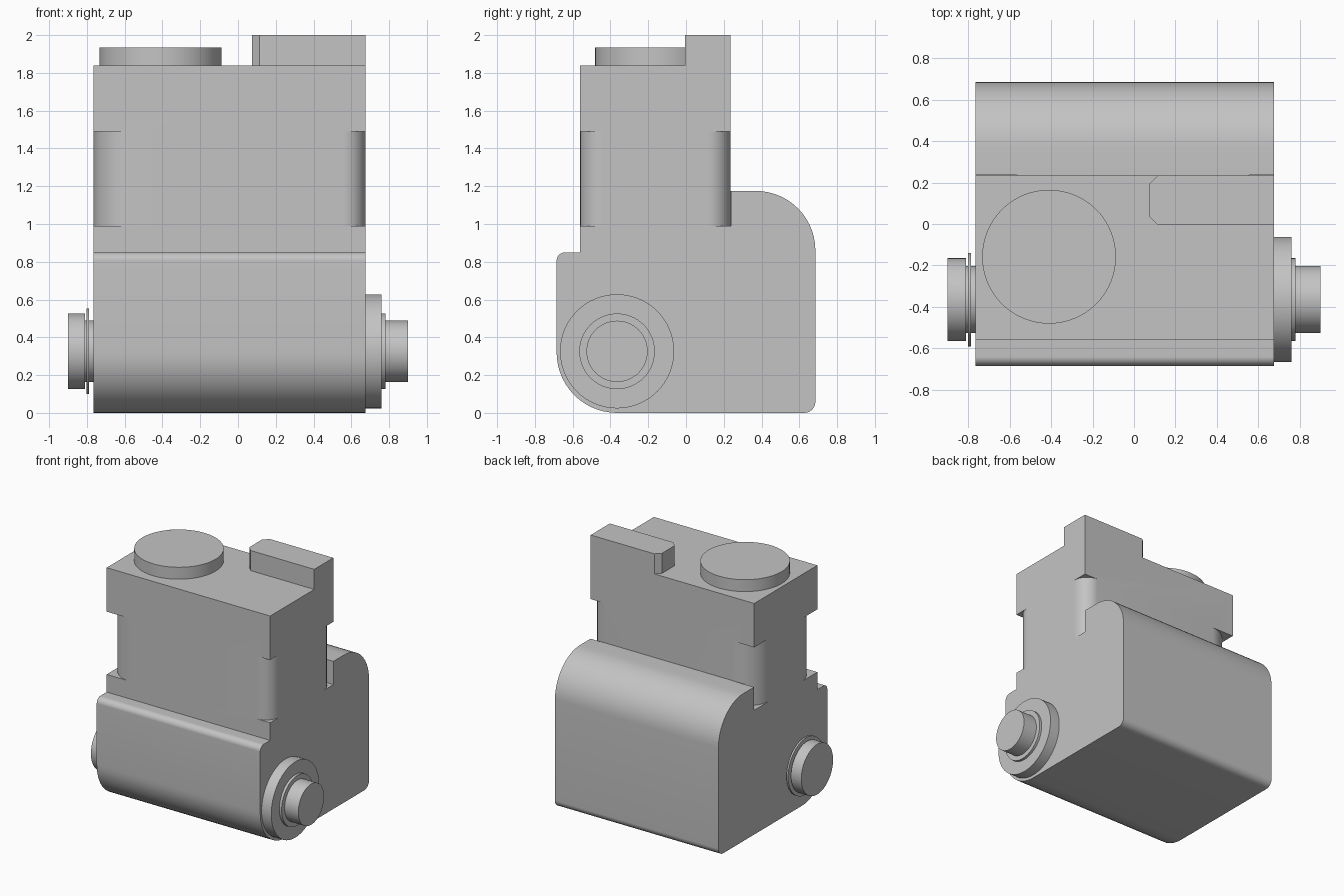
import bpy, bmesh, math
from mathutils import Vector, Matrix

cube = bpy.data.objects.get("Cube")
if cube:
    bpy.data.objects.remove(cube, do_unlink=True)

GREY = (0.55, 0.55, 0.55, 1)
mat = bpy.data.materials.new("plain grey")
mat.use_nodes = True
mat.diffuse_color = GREY
mat.node_tree.nodes["Principled BSDF"].inputs["Base Color"].default_value = GREY

LEFT, RIGHT = -0.765, 0.675      # body ends along x
FRONT, BACK = -0.56, 0.235       # upper block along y
TOP = 1.84


def finish(name, bm):
    bmesh.ops.recalc_face_normals(bm, faces=bm.faces)
    mesh = bpy.data.meshes.new(name)
    bm.to_mesh(mesh)
    bm.free()
    mesh.materials.append(mat)
    ob = bpy.data.objects.new(name, mesh)
    bpy.context.collection.objects.link(ob)
    return ob


def smooth(ob):
    bpy.ops.object.select_all(action='DESELECT')
    ob.select_set(True)
    bpy.context.view_layer.objects.active = ob
    bpy.ops.object.shade_smooth_by_angle(angle=math.radians(30))


def rounded(corners, steps=14):
    """Outline from (a, b, radius) corners, each corner filleted."""
    pts = []
    for i, (a, b, r) in enumerate(corners):
        p = Vector((a, b))
        if not r:
            pts.append(p)
            continue
        u = (Vector(corners[i - 1][:2]) - p).normalized() * r
        v = (Vector(corners[(i + 1) % len(corners)][:2]) - p).normalized() * r
        for k in range(steps + 1):
            t = k / steps * math.pi / 2
            pts.append(p + u * (1 - math.sin(t)) + v * (1 - math.cos(t)))
    return pts


def prism(name, pts, lo, hi, along_x=False):
    """Extrude an outline along z, or a (y, z) outline along x."""
    bm = bmesh.new()
    place = (lambda p: (lo, p[0], p[1])) if along_x else (lambda p: (p[0], p[1], lo))
    face = bm.faces.new([bm.verts.new(place(p)) for p in pts])
    ext = bmesh.ops.extrude_face_region(bm, geom=[face])
    move = Vector((hi - lo, 0, 0)) if along_x else Vector((0, 0, hi - lo))
    bmesh.ops.translate(bm, vec=move,
                        verts=[g for g in ext["geom"] if isinstance(g, bmesh.types.BMVert)])
    return finish(name, bm)


def lathe(name, profile, y, z, sides=64):
    """Solid of revolution about x from (x, radius) pairs."""
    bm = bmesh.new()
    rings = []
    for x, r in profile:
        rings.append([bm.verts.new((x, y + r * math.cos(2 * math.pi * k / sides),
                                    z + r * math.sin(2 * math.pi * k / sides)))
                      for k in range(sides)])
    for a, b in zip(rings, rings[1:]):
        for k in range(sides):
            n = (k + 1) % sides
            bm.faces.new((a[k], a[n], b[n], b[k]))
    bm.faces.new(rings[0])
    bm.faces.new(rings[-1])
    ob = finish(name, bm)
    smooth(ob)


# Body: one side outline run across the width
outline = [(-0.685, 0, 0.32), (0.685, 0, 0.06), (0.685, 1.175, 0.315),
           (BACK, 1.175, 0), (BACK, TOP, 0), (FRONT, TOP, 0),
           (FRONT, 0.85, 0), (-0.685, 0.85, 0.045)]
body = prism("body", rounded(outline), LEFT, RIGHT, along_x=True)

# Rounded recesses at the four upright edges of the upper block
for cx, sx, r in ((LEFT, -1, 0.2), (RIGHT, 1, 0.12)):
    for cy, sy, over in ((FRONT, -1, 0.05), (BACK, 1, 0.002)):
        pts = []
        for k in range(17):
            t = k / 16 * math.pi / 2
            pts.append((cx - sx * r * (1 - math.sin(t)), cy - sy * r * (1 - math.cos(t))))
        ox, oy = cx + sx * 0.05, cy + sy * over
        pts += [(ox, cy - sy * r), (ox, oy), (cx - sx * r, oy)]
        cutter = prism("recess_cutter", pts, 0.99, 1.49)
        cutter.hide_render = True
        mod = body.modifiers.new("recess", 'BOOLEAN')
        mod.operation = 'DIFFERENCE'
        mod.solver = 'EXACT'
        mod.object = cutter
        bpy.context.view_layer.objects.active = body
        bpy.ops.object.modifier_apply(modifier=mod.name)
        bpy.data.objects.remove(cutter, do_unlink=True)
smooth(body)

# Raised key with two chamfered corners
c, kx, ky = 0.04, 0.075, -0.005
prism("top_key", [(kx + c, ky), (RIGHT, ky), (RIGHT, BACK), (kx + c, BACK),
                  (kx, BACK - c), (kx, ky + c)], TOP, 2.0)

# Round button on top
bm = bmesh.new()
bmesh.ops.create_cone(bm, cap_ends=True, segments=64, radius1=0.323, radius2=0.323,
                      depth=0.095, matrix=Matrix.Translation((-0.41, -0.158, TOP + 0.0475)))
smooth(finish("top_button", bm))

# Shaft ends on both sides
lathe("left_shaft", [(RIGHT, 0.302), (0.76, 0.302), (0.76, 0.2), (0.78, 0.2),
                     (0.78, 0.162), (0.9, 0.162)], -0.365, 0.326)
lathe("right_shaft", [(LEFT, 0.162), (-0.788, 0.162), (-0.788, 0.226), (-0.802, 0.226),
                      (-0.802, 0.162), (-0.81, 0.162), (-0.81, 0.2), (-0.9, 0.2)],
      -0.365, 0.326)
